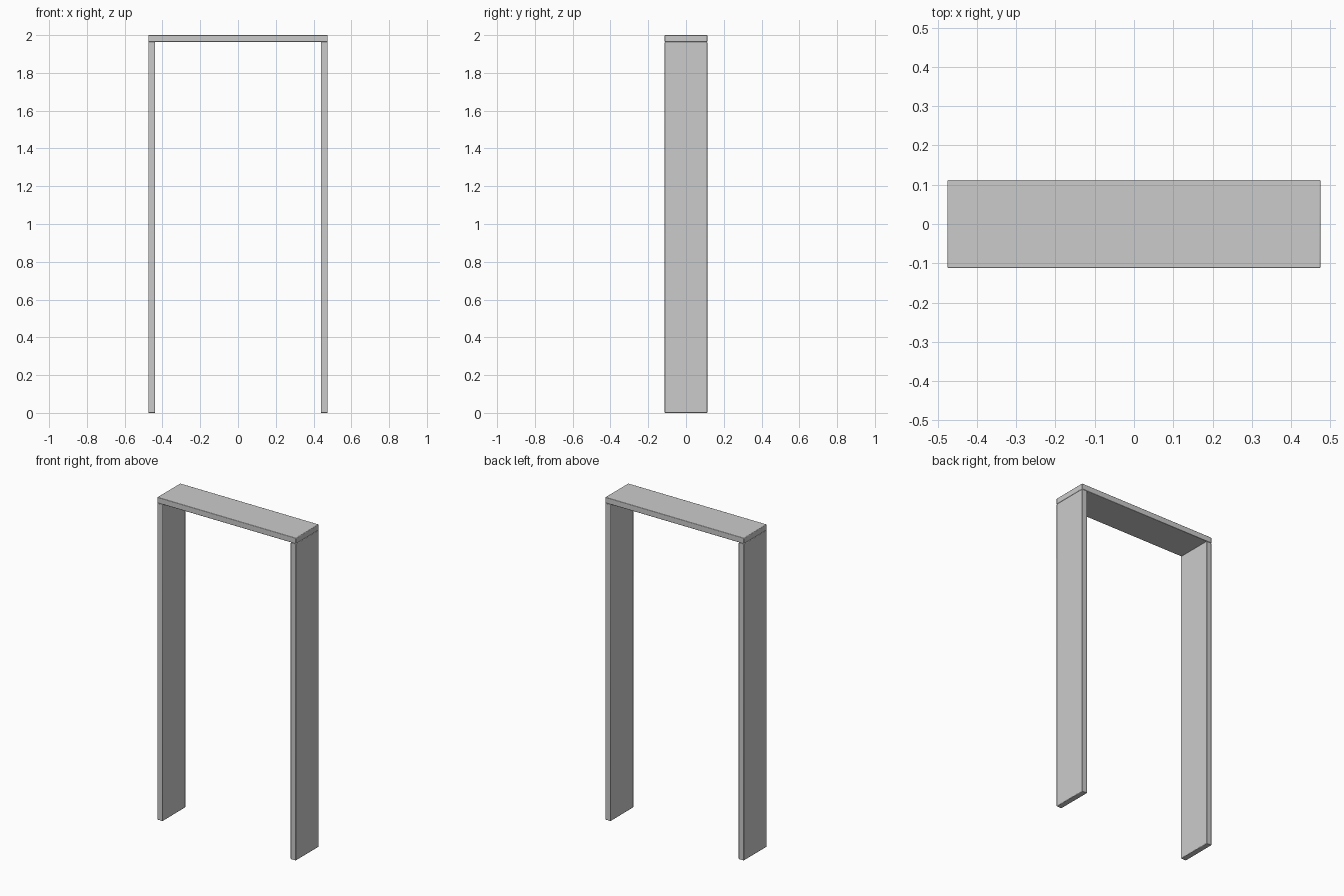
import bpy

if "Cube" in bpy.data.objects:
    bpy.data.objects.remove(bpy.data.objects["Cube"])

W, D, H, T = 0.95, 0.225, 2.0, 0.036  # overall width, depth, height, board thickness


def board(name, size, centre):
    bpy.ops.mesh.primitive_cube_add(size=1, location=(0, 0, 0))
    ob = bpy.context.object
    ob.name = name
    for v in ob.data.vertices:
        v.co = [v.co[i] * size[i] + centre[i] for i in range(3)]
    return ob


def soften(ob):
    bev = ob.modifiers.new("soft_edges", 'BEVEL')
    bev.width = 0.003
    bev.segments = 2
    bpy.ops.object.select_all(action='DESELECT')
    ob.select_set(True)
    bpy.context.view_layer.objects.active = ob
    bpy.ops.object.shade_smooth_by_angle()


# Side jambs, mirrored across x
jambs = board("side_jambs", (T, D, H - T), (W / 2 - T / 2, 0, (H - T) / 2))
mirror = jambs.modifiers.new("mirror", 'MIRROR')
mirror.use_axis[0] = True
soften(jambs)

# Head board resting on the jambs
soften(board("head_jamb", (W, D, T), (0, 0, H - T / 2)))
